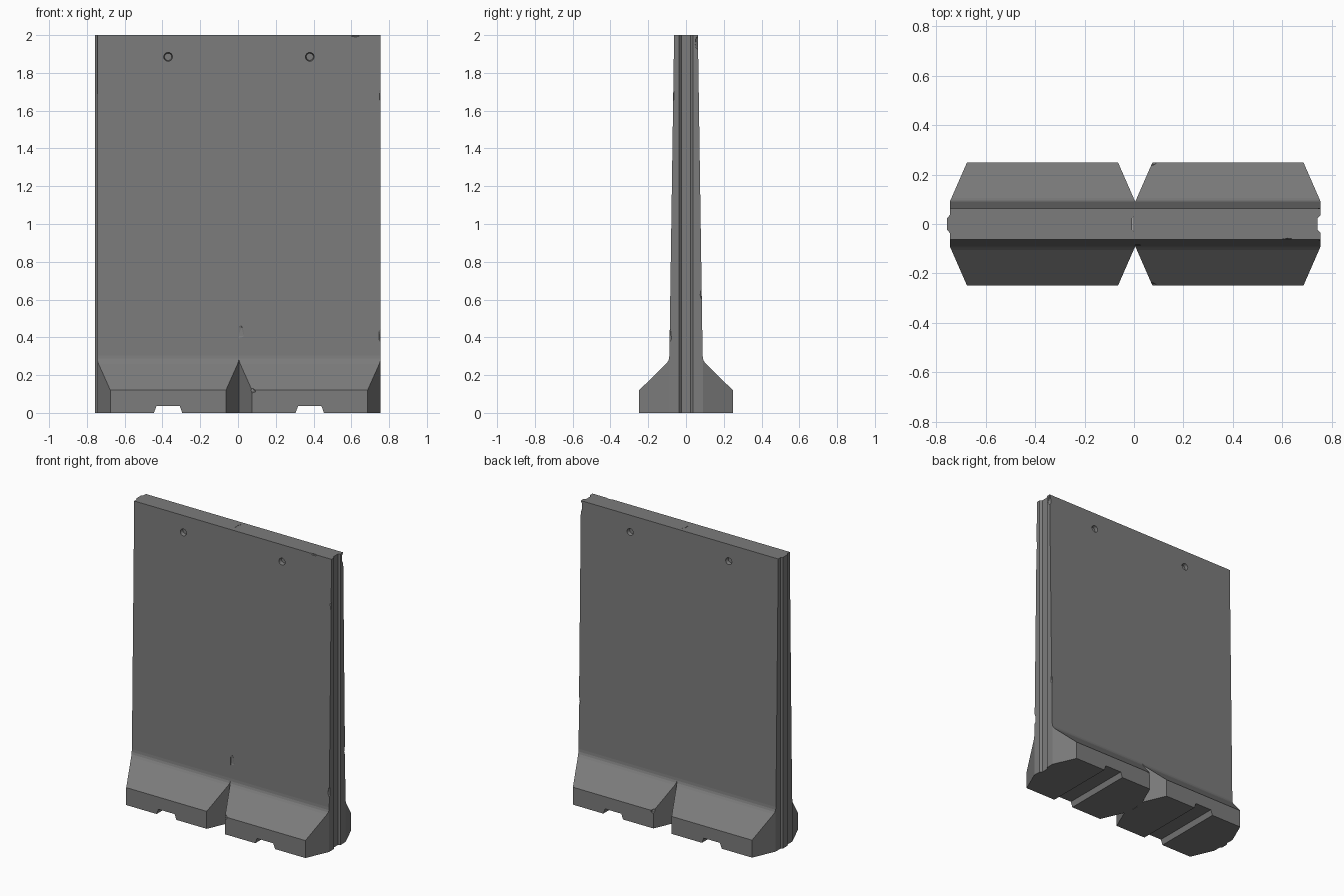
import bpy, bmesh
from mathutils import Vector, Matrix

if "Cube" in bpy.data.objects:
    bpy.data.objects.remove(bpy.data.objects["Cube"], do_unlink=True)

concrete = bpy.data.materials.new("concrete_grey")
concrete.use_nodes = True
GREY = (0.2, 0.2, 0.2, 1)
concrete.diffuse_color = GREY
concrete.node_tree.nodes["Principled BSDF"].inputs["Base Color"].default_value = GREY


def to_object(name, bm):
    bmesh.ops.recalc_face_normals(bm, faces=bm.faces)
    mesh = bpy.data.meshes.new(name)
    bm.to_mesh(mesh)
    bm.free()
    mesh.materials.append(concrete)
    obj = bpy.data.objects.new(name, mesh)
    bpy.context.collection.objects.link(obj)
    return obj


def prism(name, points, direction):
    """Extrude a closed outline of 3D points along a direction."""
    bm = bmesh.new()
    face = bm.faces.new([bm.verts.new(p) for p in points])
    ext = bmesh.ops.extrude_face_region(bm, geom=[face])
    verts = [g for g in ext["geom"] if isinstance(g, bmesh.types.BMVert)]
    bmesh.ops.translate(bm, verts=verts, vec=direction)
    return to_object(name, bm)


def cone_cutter(x, y, z):
    """Tapered recess, open on the wall face."""
    bm = bmesh.new()
    sign = 1 if y > 0 else -1
    bmesh.ops.create_cone(bm, cap_ends=True, segments=16, radius1=0.019,
                          radius2=0.027, depth=0.04)
    turn = Matrix.Rotation(-sign * 1.5708, 4, "X")
    bmesh.ops.transform(bm, matrix=Matrix.Translation((x, y, z)) @ turn, verts=bm.verts)
    return to_object("hole_cutter", bm)


def chip_cutter(centre, size):
    """Faceted lump that knocks a piece off an edge."""
    bm = bmesh.new()
    bmesh.ops.create_icosphere(bm, subdivisions=1, radius=1)
    bmesh.ops.scale(bm, vec=size, verts=bm.verts)
    bmesh.ops.translate(bm, vec=centre, verts=bm.verts)
    return to_object("chip_cutter", bm)


def combine(target, cutter, operation):
    mod = target.modifiers.new(operation.lower(), "BOOLEAN")
    mod.operation = operation
    mod.solver = "EXACT"
    mod.object = cutter
    bpy.context.view_layer.objects.active = target
    bpy.ops.object.modifier_apply(modifier=mod.name)
    bpy.data.objects.remove(cutter, do_unlink=True)


# Half of the side profile (y, z): foot, sloped shoulder, fillet, tapering wall
SIDE = [(0.248, 0), (0.248, 0.12), (0.105, 0.26), (0.095, 0.273),
        (0.09, 0.287), (0.088, 0.305), (0.063, 2)]
HALF = 0.375

# Plan outline (x, y): cut corners, tongue on one end, groove on the other
PLAN = [(-0.305, -0.3), (0.305, -0.3), (HALF, -0.09),
        (HALF, -0.036), (0.362, -0.024), (0.362, 0.024), (HALF, 0.036),
        (HALF, 0.09), (0.305, 0.3), (-0.305, 0.3), (-HALF, 0.09),
        (-HALF, 0.036), (-0.386, 0.024), (-0.386, -0.024), (-HALF, -0.036),
        (-HALF, -0.09)]
# Bring the corner cuts to the face of the foot
PLAN = [(x, 0.25 * (1 if y > 0 else -1)) if abs(y) == 0.3 else (x, y) for x, y in PLAN]


def barrier(name, cx):
    outline = [(y, z) for y, z in SIDE] + [(-y, z) for y, z in reversed(SIDE)]
    body = prism(name, [(cx - 0.5, y, z) for y, z in outline], Vector((1, 0, 0)))
    plan = prism("plan_cutter", [(cx + x, y, -0.1) for x, y in PLAN], Vector((0, 0, 2.2)))
    combine(body, plan, "INTERSECT")
    # Lifting slot under the foot
    slot = [(-0.085, -0.02), (0.085, -0.02), (0.075, 0), (0.062, 0.036),
            (-0.062, 0.036), (-0.075, 0)]
    combine(body, prism("slot_cutter", [(cx + x, -0.4, z) for x, z in slot],
                        Vector((0, 0.8, 0))), "DIFFERENCE")
    # Lifting recesses near the top, front and back
    for side in (-1, 1):
        combine(body, cone_cutter(cx, side * 0.062, 1.885), "DIFFERENCE")
    return body


left_x, right_x = 0.38, -0.37
right_barrier = barrier("right_barrier", right_x)
left_barrier = barrier("left_barrier", left_x)

# Worn chips along the edges of the left barrier
CHIPS = [((0.01, -0.092, 0.43), (0.03, 0.012, 0.05)),
         ((0.762, -0.09, 0.41), (0.02, 0.016, 0.05)),
         ((0.762, -0.072, 1.68), (0.018, 0.012, 0.05)),
         ((0.762, 0.066, 1.96), (0.02, 0.022, 0.05)),
         ((0.762, 0.084, 0.63), (0.016, 0.012, 0.04)),
         ((0.07, -0.255, 0.12), (0.03, 0.02, 0.02)),
         ((0.07, 0.255, 0.12), (0.03, 0.02, 0.025)),
         ((0.62, -0.066, 2.0), (0.03, 0.01, 0.012))]
for centre, size in CHIPS:
    combine(left_barrier, chip_cutter(centre, size), "DIFFERENCE")
